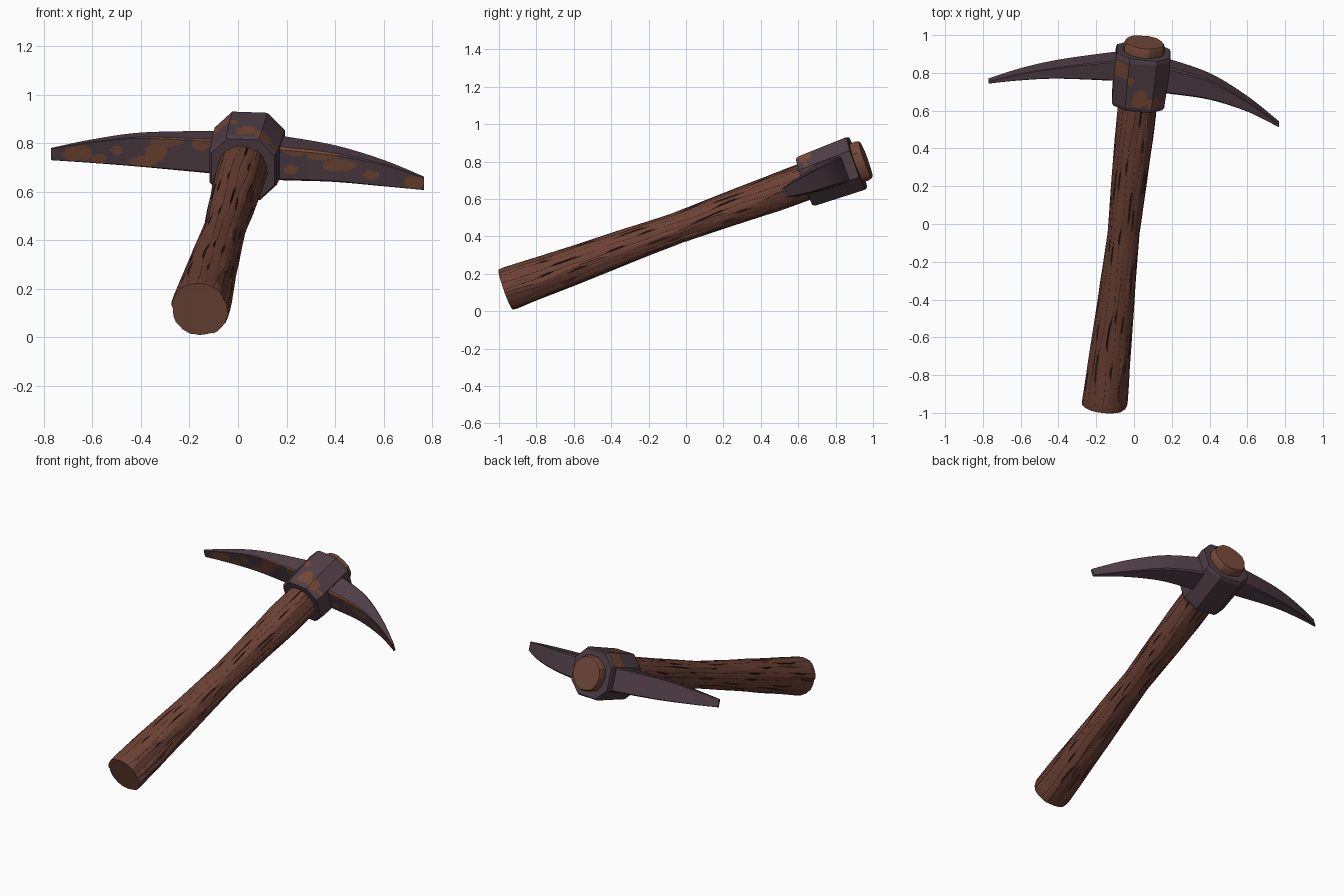
import bpy, bmesh, math, random
from mathutils import Vector, noise

if "Cube" in bpy.data.objects:
    bpy.data.objects.remove(bpy.data.objects["Cube"])

random.seed(4)
BOTTOM = Vector((-0.157, -0.963, 0.115))
TOP = Vector((0.055, 0.962, 0.81))
A = (TOP - BOTTOM).normalized()                      # along the handle
R = (Vector((1, 0, 0)) - A * A.x).normalized()       # across
U = R.cross(A).normalized()                          # up from the handle
LENGTH = (TOP - BOTTOM).length


def material(name, rgb):
    m = bpy.data.materials.new(name)
    m.diffuse_color = (*rgb, 1)
    m.use_nodes = True
    m.node_tree.nodes["Principled BSDF"].inputs["Base Color"].default_value = m.diffuse_color
    return m


WOOD = material("brown wood", (0.150, 0.053, 0.035))
END = material("cut wood", (0.175, 0.067, 0.042))
CRACK = material("dark wood crack", (0.055, 0.021, 0.016))
METAL = material("dark metal", (0.080, 0.048, 0.061))
RUST = material("rust", (0.178, 0.066, 0.036))


def loft(name, rings, mats, paint=None):
    """Skin closed rings of points, cap both ends and paint faces by a rule."""
    bm = bmesh.new()
    vs = [[bm.verts.new(p) for p in ring] for ring in rings]
    n = len(vs[0])
    for j in range(len(vs) - 1):
        for i in range(n):
            k = (i + 1) % n
            bm.faces.new((vs[j][i], vs[j][k], vs[j + 1][k], vs[j + 1][i]))
    caps = [bm.faces.new(vs[0][::-1]), bm.faces.new(vs[-1])]
    bmesh.ops.recalc_face_normals(bm, faces=bm.faces)
    bm.faces.index_update()
    if paint:
        for f in bm.faces:
            f.material_index = paint(f, f in caps)
    me = bpy.data.meshes.new(name)
    bm.to_mesh(me)
    bm.free()
    ob = bpy.data.objects.new(name, me)
    bpy.context.collection.objects.link(ob)
    for m in mats:
        me.materials.append(m)
    bpy.ops.object.select_all(action='DESELECT')
    ob.select_set(True)
    bpy.context.view_layer.objects.active = ob
    bpy.ops.object.shade_smooth_by_angle(angle=math.radians(30))
    return ob


def spline(stations, steps):
    """Smooth curve through number tuples (Catmull-Rom)."""
    s = [stations[0]] + stations + [stations[-1]]
    out = []
    for i in range(1, len(s) - 2):
        for k in range(steps):
            t = k / steps
            out.append([0.5 * (2 * b + (c - a) * t + (2 * a - 5 * b + 4 * c - d) * t * t
                               + (3 * b - a - 3 * c + d) * t ** 3)
                        for a, b, c, d in zip(*s[i - 1:i + 3])])
    return out + [list(stations[-1])]


def chamfered(c, ha, hu, ax, ch, div):
    """Chamfered rectangle ring: half sizes ha along ax, hu along U."""
    ca = min(ha, hu) * ch
    pts = [(ha, hu - ca), (ha - ca, hu), (ca - ha, hu), (-ha, hu - ca),
           (-ha, ca - hu), (ca - ha, -hu), (ha - ca, -hu), (ha, ca - hu)]
    ring = []
    for i, p in enumerate(pts):
        q = pts[(i + 1) % 8]
        n = div if i % 2 else 2
        for k in range(n):
            t = k / n
            ring.append(c + ax * (p[0] + (q[0] - p[0]) * t) + U * (p[1] + (q[1] - p[1]) * t))
    return ring


# Handle: lumpy strands of wood, with a few thin cracks between them
STRANDS, ROWS = 18, 90
lump = [random.uniform(-0.035, 0.035) for _ in range(STRANDS)]
cracked = set()
for s in range(STRANDS):
    j = random.randint(1, 20)
    while j < ROWS - 4:
        run = random.randint(3, 8)
        cracked |= {(s, k) for k in range(j, min(j + run, ROWS))}
        j += run + random.randint(9, 26)


def handle_radius(t):
    if t < 0.5:
        return 0.118 + (0.083 - 0.118) * t / 0.5
    return 0.083 + 0.018 * min(1, (t - 0.5) / 0.28)


rings = []
for j in range(ROWS + 1):
    t = j / ROWS
    r = handle_radius(t) * (0.97 if j == 0 else 1)
    ring = []
    for s in range(STRANDS):
        a0 = 2 * math.pi * s / STRANDS + 0.14 * noise.noise((s * 3.1, t * 8, 0))
        b = 1 + lump[s] + 0.035 * noise.noise((s * 5.3, t * 7, 4))
        is_open = (s, j) in cracked and (s, j - 1) in cracked
        w = 0.075 if is_open else 0.02
        for off, dip in ((0, 0), (w / 2, 0.06 if is_open else 0.006), (w, 0), (0.2, -0.014)):
            rr = r * (b - dip)
            ring.append(BOTTOM + A * (LENGTH * 0.95 * t)
                        + R * rr * math.cos(a0 + off) + U * rr * math.sin(a0 + off))
    rings.append(ring)


def paint_handle(f, cap):
    if cap:
        return 1
    j, i = divmod(f.index, STRANDS * 4)
    return 2 if i % 4 < 2 and (i // 4, j) in cracked else 0


loft("handle", rings, [WOOD, END, CRACK], paint_handle)

# Handle top: rounded wooden plug showing behind the head
rings = []
for d, r in ((-0.14, 0.104), (-0.075, 0.108), (-0.02, 0.112), (0.0, 0.103)):
    rings.append([TOP + A * d + (R * math.cos(a) + U * math.sin(a)) * r
                  * (1 + 0.03 * math.sin(i * 2.3))
                  for i, a in enumerate(2 * math.pi * k / 14 for k in range(14))])
loft("handle_top", rings, [END])

# Rust patches on the front of the blades: x, z, half width, half height
PATCHES = [(-0.66, 0.76, 0.06, 0.035), (-0.57, 0.735, 0.03, 0.02), (-0.50, 0.775, 0.025, 0.02),
           (-0.39, 0.725, 0.06, 0.022), (-0.34, 0.76, 0.04, 0.035), (-0.29, 0.815, 0.07, 0.028),
           (-0.15, 0.80, 0.035, 0.03), (0.24, 0.775, 0.06, 0.03), (0.34, 0.755, 0.07, 0.028),
           (0.42, 0.71, 0.07, 0.025), (0.22, 0.69, 0.03, 0.02), (0.55, 0.67, 0.03, 0.02),
           (0.73, 0.64, 0.045, 0.025)]


def paint_blade(f, cap):
    c = f.calc_center_median()
    if f.normal.dot(A) > -0.15:
        return 0
    edge = 1 + 0.6 * noise.noise(c * 22)
    return int(any(((c.x - x) / w) ** 2 + ((c.z - z) / h) ** 2 < edge for x, z, w, h in PATCHES))


# Rust spots on the collar: centre point and radius
SPOTS = [((0.03, 0.66, 0.85), 0.045), ((0.10, 0.63, 0.83), 0.035), ((-0.06, 0.82, 0.87), 0.045),
         ((-0.02, 0.75, 0.89), 0.02), ((0.17, 0.63, 0.80), 0.03)]


def paint_collar(f, cap):
    c = f.calc_center_median()
    return int(not cap and any((c - Vector(p)).length < r * (1 + 0.3 * noise.noise(c * 25))
                               for p, r in SPOTS))


# Head collar: eight-sided block, flaring slightly to the back, with softened rims
C = Vector((0.035, 0.776, 0.743))
profile = [(-0.148, 0.90), (-0.132, 0.96)]
profile += [(-0.132 + 0.264 * k / 26, 0.96 + 0.065 * k / 26) for k in range(1, 27)]
profile += [(0.148, 0.97)]
rings = [chamfered(C + A * d, 0.145 * min(k, 1), 0.145 * k, R, 0.5, 16) for d, k in profile]
# finer chamfer faces are not needed: spots lie mostly on the flat sides
loft("head_collar", rings, [METAL, RUST], paint_collar)


# Blades: stations of x, y, z, half thickness along the handle, half height
def blade(name, stations):
    rings = [chamfered(Vector(s[:3]), s[3], s[4], A, 0.13, 16) for s in spline(stations, 24)]
    loft(name, rings, [METAL, RUST], paint_blade)


blade("left_blade", [(-0.03, 0.835, 0.760, 0.060, 0.078), (-0.11, 0.835, 0.763, 0.057, 0.075),
                     (-0.40, 0.820, 0.773, 0.032, 0.065), (-0.60, 0.793, 0.767, 0.019, 0.046),
                     (-0.77, 0.757, 0.755, 0.006, 0.025)])
blade("right_blade", [(0.10, 0.795, 0.745, 0.075, 0.075), (0.19, 0.780, 0.737, 0.073, 0.073),
                      (0.40, 0.728, 0.715, 0.053, 0.063), (0.60, 0.636, 0.676, 0.026, 0.049),
                      (0.767, 0.528, 0.634, 0.007, 0.027)])
